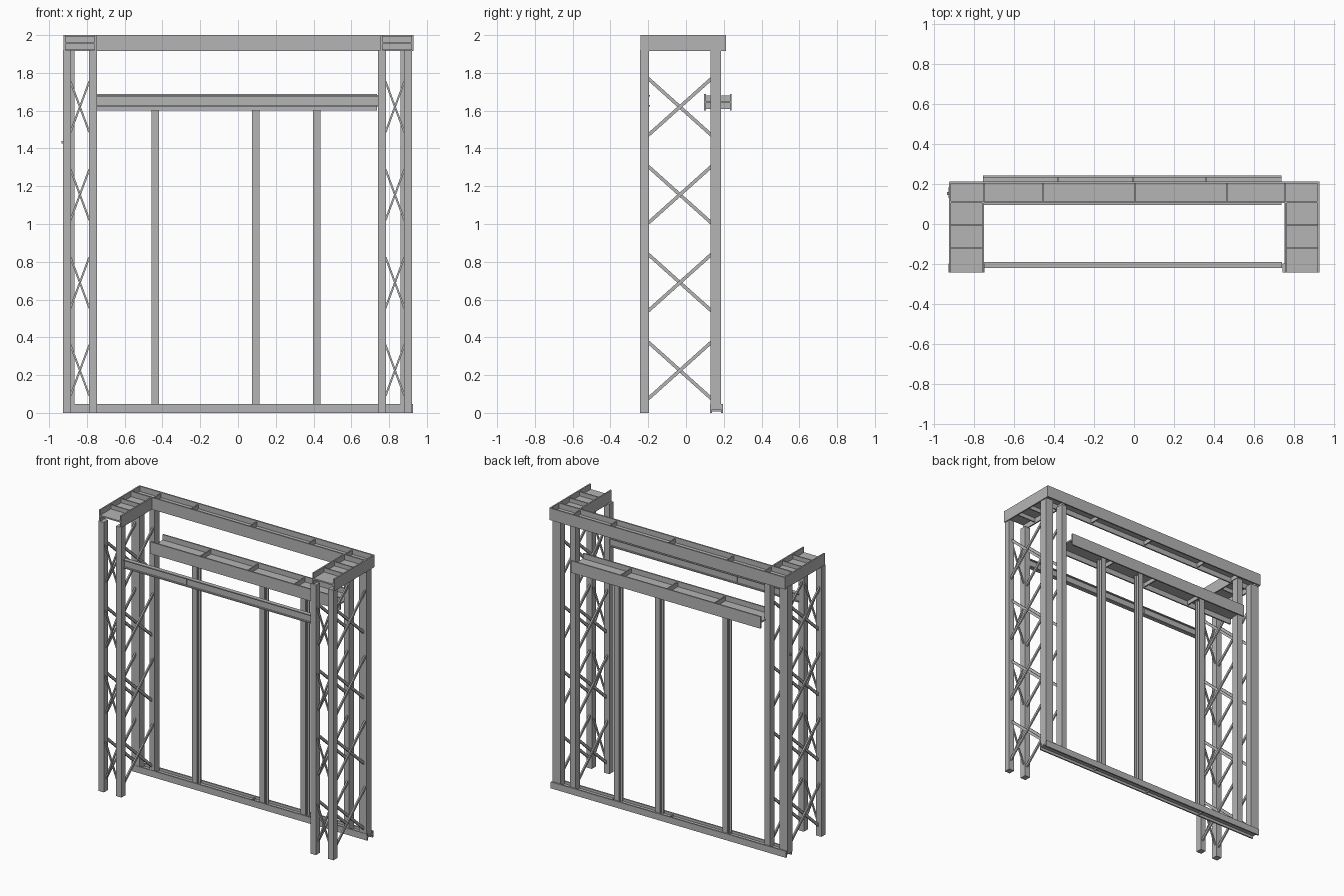
import bpy, bmesh
from mathutils import Matrix, Vector

cube = bpy.data.objects.get("Cube")
if cube:
    bpy.data.objects.remove(cube, do_unlink=True)

steel = bpy.data.materials.new("steel_grey")
steel.use_nodes = True
GREY = (0.46, 0.46, 0.46, 1)
steel.diffuse_color = GREY
steel.node_tree.nodes["Principled BSDF"].inputs["Base Color"].default_value = GREY


def finish(name, bm):
    mesh = bpy.data.meshes.new(name)
    bm.to_mesh(mesh)
    bm.free()
    mesh.materials.append(steel)
    obj = bpy.data.objects.new(name, mesh)
    bpy.context.collection.objects.link(obj)
    return obj


def add_box(bm, lo, hi):
    lo, hi = Vector(lo), Vector(hi)
    mat = Matrix.Translation((lo + hi) / 2) @ Matrix.Diagonal((*(hi - lo), 1))
    bmesh.ops.create_cube(bm, size=1, matrix=mat)


def box(name, lo, hi):
    bm = bmesh.new()
    add_box(bm, lo, hi)
    return finish(name, bm)


def h_beam(name, lo, hi, length, across, ribs=(), t=0.01):
    """H section: flanges at both ends of axis 'across', web between, ribs along 'length'."""
    bm = bmesh.new()
    third = 3 - length - across
    a, b = list(lo), list(hi)
    b[across] = lo[across] + t
    add_box(bm, a, b)
    a, b = list(lo), list(hi)
    a[across] = hi[across] - t
    add_box(bm, a, b)
    # web at mid height of the flanges
    a, b = list(lo), list(hi)
    mid = (lo[third] + hi[third]) / 2
    a[third], b[third] = mid - t / 2, mid + t / 2
    a[across] += t
    b[across] -= t
    add_box(bm, a, b)
    # stiffener plates
    for r in ribs:
        c, d = list(a), list(b)
        c[third], d[third] = lo[third] + 0.008, hi[third] - 0.008
        c[length], d[length] = r - 0.004, r + 0.004
        add_box(bm, c, d)
    return finish(name, bm)


def add_rod(bm, p, q, width, normal):
    """Flat bar from p to q, thin along the normal."""
    p, q, n = Vector(p), Vector(q), Vector(normal)
    d = (q - p).normalized()
    s = n.cross(d)
    rot = Matrix((d, s, n)).transposed().to_4x4()
    size = Matrix.Diagonal(((q - p).length, width, 0.01, 1))
    bmesh.ops.create_cube(bm, size=1, matrix=Matrix.Translation((p + q) / 2) @ rot @ size)


BRACE_Z = [0.225 + 0.465 * i for i in range(4)]
FRONT_Y, BACK_Y = -0.22, 0.157

for side, cx in (("right", -0.837), ("left", 0.831)):
    out = -1 if cx < 0 else 1
    outer, inner = cx + out * 0.069, cx - out * 0.069

    # Tower columns
    for place, x in (("outer", outer), ("inner", inner)):
        box(f"{side}_front_{place}_column", (x - 0.021, FRONT_Y - 0.023, 0),
            (x + 0.021, FRONT_Y + 0.023, 1.92))
        grow = 0.02 if place == "outer" else 0
        xs = sorted((x + out * 0.021, x - out * (0.021 + grow)))
        box(f"{side}_back_{place}_column", (xs[0], 0.13, 0.02), (xs[1], 0.185, 1.92))

    # Cross braces on the tower sides and front
    bm = bmesh.new()
    for z in BRACE_Z:
        for s in (-1, 1):
            for x in (outer, inner):
                add_rod(bm, (x + s * 0.006, -0.2, z - s * 0.15),
                        (x + s * 0.006, 0.135, z + s * 0.15), 0.018, (1, 0, 0))
            add_rod(bm, (cx - 0.05, FRONT_Y + s * 0.005, z - s * 0.135),
                    (cx + 0.05, FRONT_Y + s * 0.005, z + s * 0.135), 0.01, (0, 1, 0))
    finish(f"{side}_cross_braces", bm)

    # Tower cap beam
    mid = cx + (0 if cx < 0 else 0.01)
    h_beam(f"{side}_cap_beam", (mid - 0.087, -0.242, 1.915), (mid + 0.087, 0.11, 2.0),
           1, 0, (-0.12, -0.005))
    edge = mid + out * 0.087
    xs = sorted((edge, edge - out * 0.01))
    box(f"{side}_cap_end_plate", (xs[0], 0.11, 1.915), (xs[1], 0.21, 2.0))

# Beams running across the frame
h_beam("top_back_beam", (-0.923, 0.105, 1.915), (0.927, 0.212, 2.0), 0, 1,
       (-0.75, -0.455, 0.005, 0.465, 0.755))
h_beam("door_header", (-0.755, 0.095, 1.602), (0.737, 0.242, 1.687), 0, 1,
       (-0.38, -0.005, 0.36))
h_beam("front_tie_beam", (-0.75, -0.22, 1.622), (0.74, -0.19, 1.682), 0, 2,
       (-0.26, 0.285), 0.007)
h_beam("floor_sill", (-0.923, 0.127, 0), (0.927, 0.196, 0.046), 0, 1,
       (-0.45, 0.005, 0.46))

# Wall posts
for i, x in enumerate((-0.437, 0.095, 0.418)):
    h_beam(f"wall_post_{i + 1}", (x - 0.02, 0.135, 0.025), (x + 0.02, 0.185, 1.64), 2, 1, (), 0.008)

# Small bolt on the corner column
box("column_bolt", (-0.935, 0.145, 1.425), (-0.92, 0.16, 1.44))
